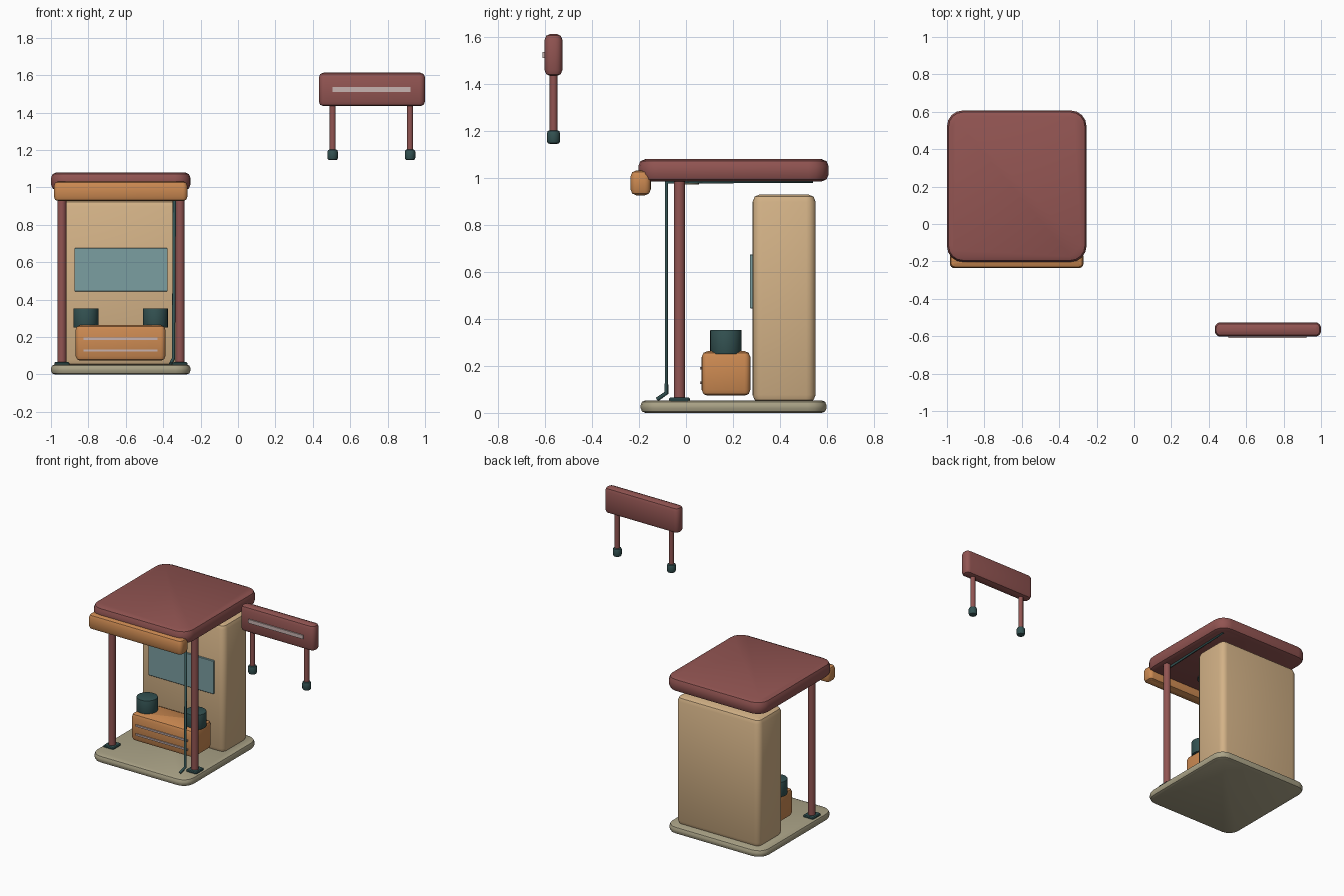
import bpy, bmesh, math
from mathutils import Vector

cube = bpy.data.objects.get("Cube")
if cube:
    bpy.data.objects.remove(cube, do_unlink=True)


def material(name, srgb):
    m = bpy.data.materials.new(name)
    m.use_nodes = True
    col = [((c + 0.055) / 1.055) ** 2.4 for c in srgb] + [1.0]
    m.diffuse_color = col
    m.node_tree.nodes["Principled BSDF"].inputs["Base Color"].default_value = col
    return m


MAROON = material("maroon paint", (0.57, 0.33, 0.32))
ORANGE = material("orange paint", (0.80, 0.54, 0.32))
TAN = material("tan panel", (0.83, 0.70, 0.53))
STONE = material("stone grey", (0.67, 0.64, 0.53))
TEAL = material("dark teal", (0.20, 0.32, 0.32))
GLASS = material("blue grey glass", (0.48, 0.62, 0.63))
SILVER = material("pale trim", (0.78, 0.70, 0.69))


def finish(name, bm, mat, angle=35):
    bmesh.ops.recalc_face_normals(bm, faces=bm.faces)
    me = bpy.data.meshes.new(name)
    bm.to_mesh(me)
    bm.free()
    me.materials.append(mat)
    me.shade_smooth()
    me.set_sharp_from_angle(angle=math.radians(angle))
    ob = bpy.data.objects.new(name, me)
    bpy.context.collection.objects.link(ob)
    return ob


def slab(name, xs, ys, zs, mat, corner=0.0, edge=0.0, segments=2):
    """Box with rounded plan corners and rounded top and bottom edges."""
    bm = bmesh.new()
    bmesh.ops.create_cube(bm, size=1)
    for v in bm.verts:
        v.co = [r[0] if c < 0 else r[1] for c, r in zip(v.co, (xs, ys, zs))]
    if corner:
        upright = [e for e in bm.edges
                   if abs(e.verts[0].co.z - e.verts[1].co.z) > 1e-4]
        bmesh.ops.bevel(bm, geom=upright, offset=corner, segments=4,
                        profile=0.5, affect='EDGES')
    if edge:
        rim = [e for e in bm.edges
               if abs(e.verts[0].co.z - e.verts[1].co.z) < 1e-4]
        bmesh.ops.bevel(bm, geom=rim, offset=edge, segments=segments,
                        profile=0.5, affect='EDGES')
    return finish(name, bm, mat)


def rod(name, x, y, zs, radius, mat, edge=0.0, sides=20):
    """Upright cylinder, optionally with softened rims."""
    bm = bmesh.new()
    bmesh.ops.create_cone(bm, cap_ends=True, segments=sides, radius1=radius,
                          radius2=radius, depth=zs[1] - zs[0])
    bmesh.ops.translate(bm, verts=bm.verts, vec=Vector((x, y, sum(zs) / 2)))
    if edge:
        rim = [e for e in bm.edges
               if abs(e.verts[0].co.z - e.verts[1].co.z) < 1e-4]
        bmesh.ops.bevel(bm, geom=rim, offset=edge, segments=2,
                        profile=0.5, affect='EDGES')
    return finish(name, bm, mat)


# Booth floor, roof and front fascia
slab("floor_slab", (-1, -0.254), (-0.193, 0.598), (0, 0.053), STONE, 0.08, 0.02)
slab("roof_slab", (-1, -0.254), (-0.203, 0.607), (0.985, 1.08), MAROON, 0.085, 0.03)
slab("roof_fascia", (-0.985, -0.27), (-0.236, -0.15), (0.926, 1.032), ORANGE, 0.025, 0.025)

# Rear cabinet with its window
slab("rear_cabinet", (-0.945, -0.305), (0.283, 0.552), (0.045, 0.93), TAN, 0.04, 0.032)
slab("cabinet_window", (-0.874, -0.377), (0.272, 0.29), (0.444, 0.675), GLASS, 0, 0.003, 1)

# Console with trim strips and two drums
slab("console", (-0.868, -0.388), (0.067, 0.274), (0.073, 0.263), ORANGE, 0.025, 0.025)
for label, z in (("lower", 0.128), ("upper", 0.19)):
    slab(label + "_console_trim", (-0.826, -0.43), (0.059, 0.07),
         (z - 0.006, z + 0.006), SILVER)
for label, x in (("right", -0.813), ("left", -0.442)):
    rod(label + "_drum", x, 0.17, (0.25, 0.353), 0.067, TEAL, 0.003, 24)

# Roof posts on foot plates
for label, x in (("right", -0.942), ("left", -0.31)):
    rod(label + "_post", x, -0.028, (0.04, 1.0), 0.024, MAROON)
    slab(label + "_post_foot", (x - 0.04, x + 0.04), (-0.073, 0.017),
         (0.045, 0.065), TEAL, 0.012, 0.005, 1)

# Drain pipe beside the left post, running back under the roof
curve = bpy.data.curves.new("drain_pipe", 'CURVE')
curve.dimensions = '3D'
curve.bevel_depth = 0.009
curve.bevel_resolution = 2
curve.use_fill_caps = True
path = [(-0.36, -0.122, 0.058), (-0.345, -0.083, 0.085), (-0.34, -0.083, 0.982),
        (-0.32, 0.54, 0.988)]
spline = curve.splines.new('POLY')
spline.points.add(len(path) - 1)
for point, co in zip(spline.points, path):
    point.co = (*co, 1)
curve.materials.append(TEAL)
pipe = bpy.data.objects.new("drain_pipe", curve)
bpy.context.collection.objects.link(pipe)

# Ceiling lamp
rod("ceiling_lamp_rim", -0.625, 0.005, (0.976, 0.99), 0.062, TEAL)
rod("ceiling_lamp_lens", -0.625, 0.005, (0.972, 0.985), 0.05, STONE)

# Hanging sign with two legs and rounded feet
slab("sign_board", (0.432, 1.0), (-0.602, -0.526), (1.434, 1.613), MAROON, 0.03, 0.025)
slab("sign_trim", (0.505, 0.922), (-0.61, -0.6), (1.51, 1.536), SILVER)
for label, x in (("right", 0.506), ("left", 0.92)):
    rod(label + "_sign_leg", x, -0.564, (1.18, 1.45), 0.0165, MAROON)
    rod(label + "_sign_foot", x, -0.564, (1.145, 1.203), 0.028, TEAL, 0.012)
